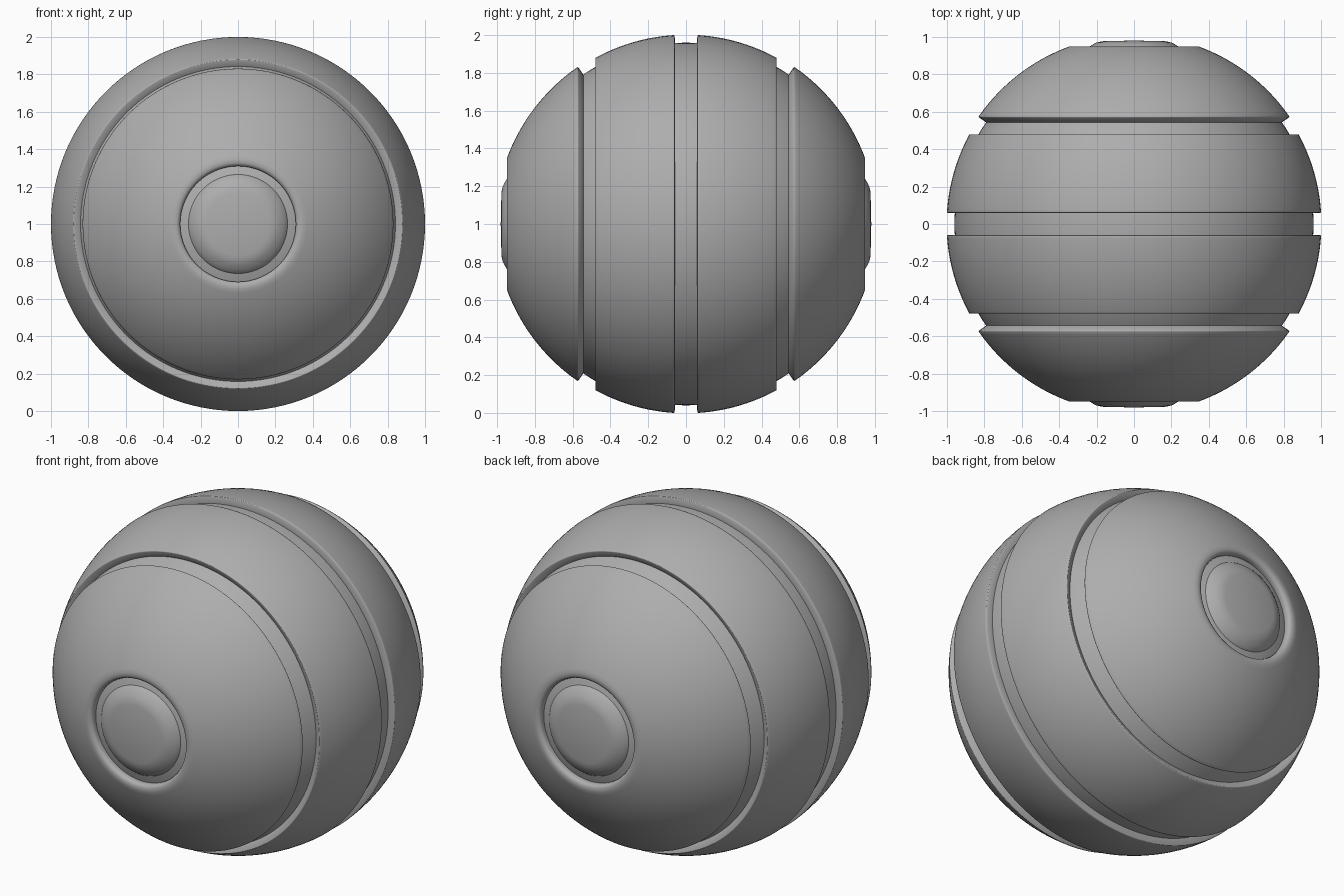
import bpy, bmesh
from math import sin, cos, pi, radians
from mathutils import Vector

if "Cube" in bpy.data.objects:
    bpy.data.objects.remove(bpy.data.objects["Cube"], do_unlink=True)

# Single plain mid grey finish
grey = bpy.data.materials.new("plain_grey")
grey.use_nodes = True
GREY = (0.42, 0.42, 0.42, 1)
grey.diffuse_color = GREY
grey.node_tree.nodes["Principled BSDF"].inputs["Base Color"].default_value = GREY

CORE_R, INNER_R = 0.96, 0.945


def arc(radius, start, end, steps):
    """Profile points (radius, y) at angles measured from the y axis."""
    angles = [radians(start + (end - start) * i / steps) for i in range(steps + 1)]
    return [(radius * sin(a), radius * cos(a)) for a in angles]


def lathe(name, profile, closed=False, mirrored=True, bevel=0):
    """Revolve a profile about the y axis, optionally copying it to both ends."""
    bm = bmesh.new()
    verts = [bm.verts.new((r, y, 0)) for r, y in profile]
    pairs = list(zip(verts, verts[1:]))
    if closed:
        pairs.append((verts[-1], verts[0]))
    edges = [bm.edges.new(p) for p in pairs]
    bmesh.ops.spin(bm, geom=verts + edges, cent=(0, 0, 0), axis=(0, 1, 0),
                   angle=2 * pi, steps=128)
    bmesh.ops.remove_doubles(bm, verts=bm.verts, dist=0.0002)
    bmesh.ops.recalc_face_normals(bm, faces=bm.faces)
    mesh = bpy.data.meshes.new(name)
    bm.to_mesh(mesh)
    bm.free()
    mesh.materials.append(grey)
    obj = bpy.data.objects.new(name, mesh)
    obj.location = Vector((0, 0, 1))
    bpy.context.collection.objects.link(obj)

    bpy.ops.object.select_all(action='DESELECT')
    obj.select_set(True)
    bpy.context.view_layer.objects.active = obj
    if bevel:
        bpy.ops.object.shade_smooth()
        mod = obj.modifiers.new("soft_rims", 'BEVEL')
        mod.width = bevel
        mod.segments = 2
        mod.limit_method = 'ANGLE'
        mod.angle_limit = radians(50)
    else:
        bpy.ops.object.shade_smooth_by_angle(angle=radians(50))
    if mirrored:
        mod = obj.modifiers.new("both_ends", 'MIRROR')
        mod.use_axis = (False, True, False)
        mod.use_mirror_merge = False


# Inner ball showing through the grooves
lathe("core_ball", arc(CORE_R, 0, 180, 72), mirrored=False)

# Two broad bands either side of the central groove, with walls facing the centre
band = arc(1.002, 61.3, 86.55, 28) + arc(INNER_R, 86.55, 61.3, 28)
lathe("middle_band", band, closed=True, bevel=0.004)

# End caps, each with a rounded lip around its opening
lip = [(0.309, 0.928), (0.314, 0.941), (0.327, 0.948)]
cap = arc(1.01, 20.2, 55.5, 28) + arc(INNER_R, 55.5, 19.1, 28) + lip
lathe("end_cap", cap, closed=True, bevel=0.004)

# Domed buttons sitting in the openings
lathe("end_button", [(0, 0.981), (0.17, 0.977), (0.2, 0.97), (0.22, 0.96),
                     (0.24, 0.947), (0.258, 0.932), (0.27, 0.915),
                     (0.275, 0.89)])
